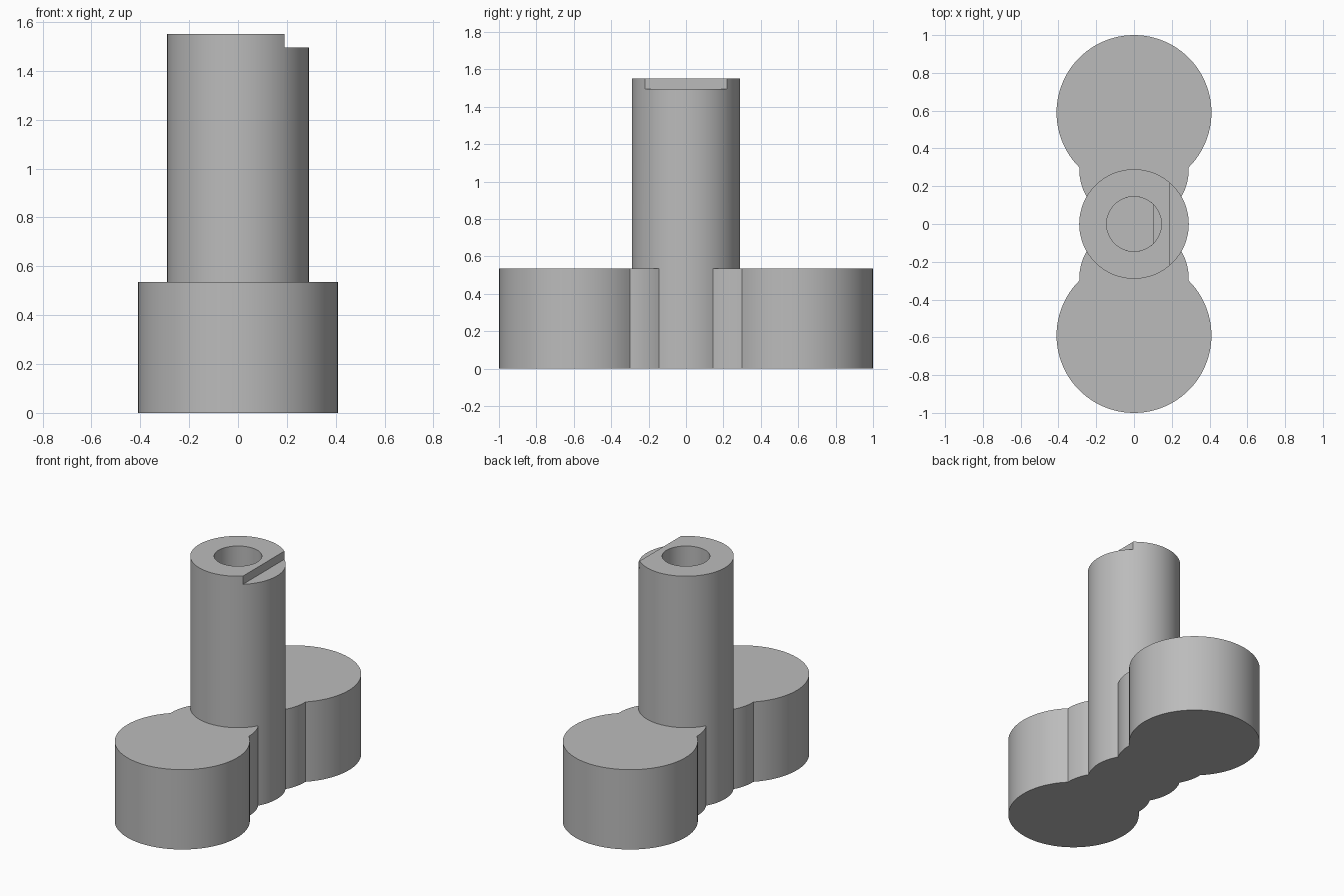
import bpy
import bmesh
from math import radians, sin, cos

if "Cube" in bpy.data.objects:
    bpy.data.objects.remove(bpy.data.objects["Cube"])

LOBE_R, LOBE_Y = 0.41, 0.59
SHAFT_R, HOLE_R = 0.29, 0.145
BASE_TOP, TOP = 0.535, 1.55
NOTCH_X, NOTCH_Z = 0.19, 1.495
FLAT_X, FLAT_Z = 0.1, 1.25

grey = bpy.data.materials.new("plain grey")
grey.use_nodes = True
colour = (0.5, 0.5, 0.5, 1)
grey.diffuse_color = colour
grey.node_tree.nodes["Principled BSDF"].inputs["Base Color"].default_value = colour


def arc(cy, r, start, end, steps):
    """Points on a circle centred at (0, cy), angles in degrees."""
    angles = [radians(start + (end - start) * i / steps) for i in range(steps + 1)]
    return [(r * cos(a), cy + r * sin(a)) for a in angles]


def prism(name, outline, z0, z1):
    """Extrude a closed outline from z0 up to z1."""
    bm = bmesh.new()
    face = bm.faces.new([bm.verts.new((x, y, z0)) for x, y in outline])
    result = bmesh.ops.extrude_face_region(bm, geom=[face])
    top = [v for v in result["geom"] if isinstance(v, bmesh.types.BMVert)]
    bmesh.ops.translate(bm, verts=top, vec=(0, 0, z1 - z0))
    bmesh.ops.recalc_face_normals(bm, faces=bm.faces)
    mesh = bpy.data.meshes.new(name)
    bm.to_mesh(mesh)
    bm.free()
    mesh.materials.append(grey)
    obj = bpy.data.objects.new(name, mesh)
    bpy.context.collection.objects.link(obj)
    return obj


def activate(obj):
    bpy.ops.object.select_all(action="DESELECT")
    obj.select_set(True)
    bpy.context.view_layer.objects.active = obj


def cut(obj, cutter):
    """Subtract the cutter, then discard it."""
    mod = obj.modifiers.new("cut", "BOOLEAN")
    mod.operation, mod.solver, mod.object = "DIFFERENCE", "EXACT", cutter
    activate(obj)
    bpy.ops.object.modifier_apply(modifier=mod.name)
    bpy.data.objects.remove(cutter)


# Base: waist, neck and lobe arcs of one quarter, mirrored to a full outline
quarter = arc(0, SHAFT_R, 0, 30, 8)
quarter += arc(SHAFT_R, SHAFT_R, -30, 2, 8)[1:]
quarter += arc(LOBE_Y, LOBE_R, -45, 90, 36)[1:]
half = quarter + [(-x, y) for x, y in reversed(quarter[:-1])]
outline = half + [(x, -y) for x, y in reversed(half[1:-1])]
base = prism("lobed_base", outline, 0, BASE_TOP)

# Shaft: upright cylinder standing on the waist
shaft = prism("shaft", arc(0, SHAFT_R, 0, 360, 96)[:-1], BASE_TOP, TOP)

# Bore: round mouth with a flat-sided socket below it
cut(shaft, prism("bore_cutter", arc(0, HOLE_R, 0, 360, 64)[:-1], FLAT_Z, TOP + 0.1))
socket = [(min(x, FLAT_X), y) for x, y in arc(0, HOLE_R, 46.4, 313.6, 48)]
cut(shaft, prism("socket_cutter", socket, BASE_TOP - 0.1, FLAT_Z + 0.05))

# Notch: shallow step marking the flat side
step = [(NOTCH_X, -0.5), (0.5, -0.5), (0.5, 0.5), (NOTCH_X, 0.5)]
cut(shaft, prism("notch_cutter", step, NOTCH_Z, TOP + 0.1))

for part in (base, shaft):
    activate(part)
    bpy.ops.object.shade_smooth_by_angle(angle=radians(25))
